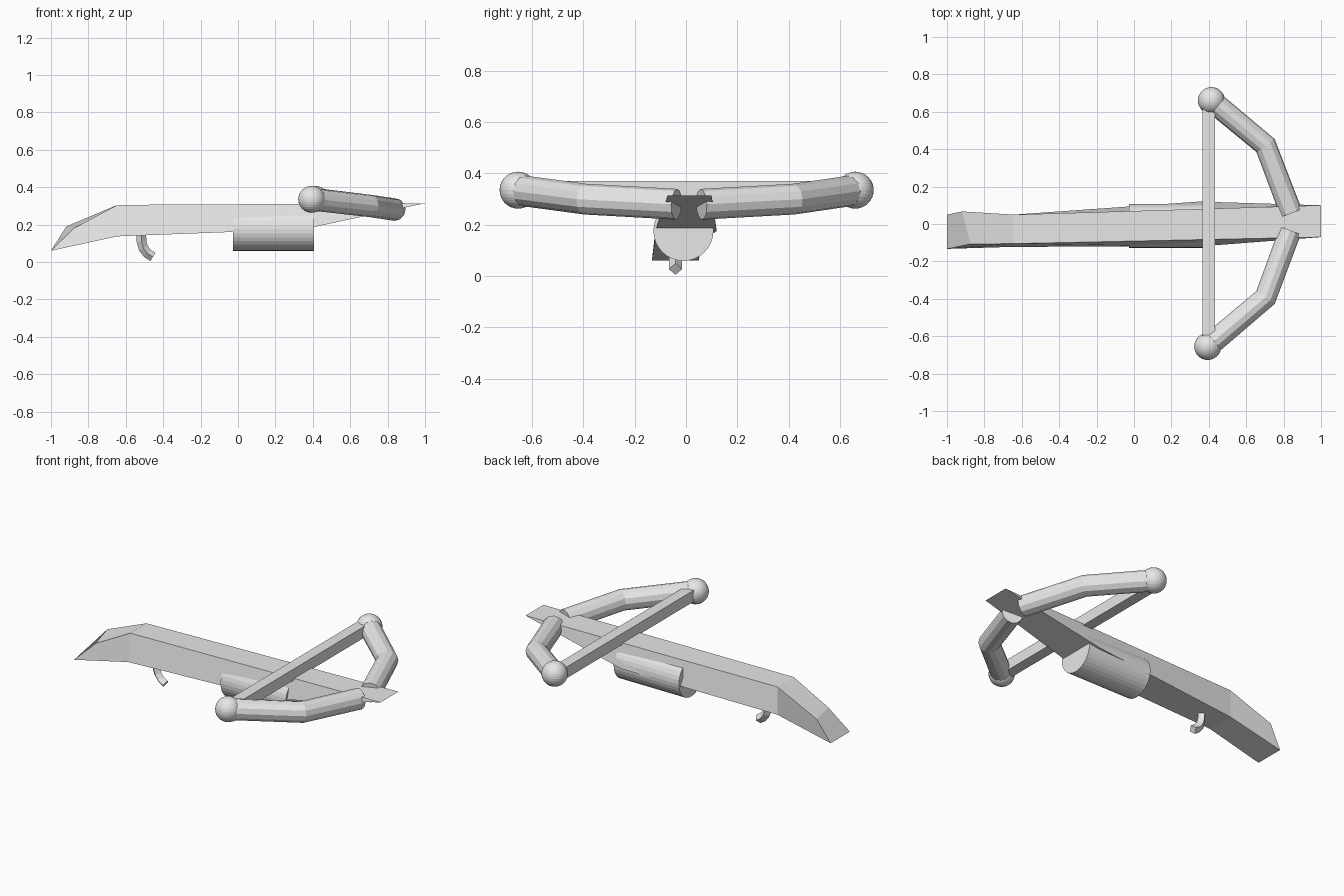
import bpy, bmesh
from math import pi
from mathutils import Vector, Matrix

cube = bpy.data.objects.get("Cube")
if cube:
    bpy.data.objects.remove(cube, do_unlink=True)

grey = bpy.data.materials.new("plain_grey")
grey.use_nodes = True
grey.diffuse_color = (0.8, 0.8, 0.8, 1)
grey.node_tree.nodes["Principled BSDF"].inputs["Base Color"].default_value = (0.8, 0.8, 0.8, 1)


def add_object(name, data):
    data.materials.clear()
    data.materials.append(grey)
    obj = bpy.data.objects.new(name, data)
    bpy.context.scene.collection.objects.link(obj)
    return obj


def from_bmesh(name, bm):
    bmesh.ops.recalc_face_normals(bm, faces=bm.faces)
    mesh = bpy.data.meshes.new(name)
    bm.to_mesh(mesh)
    bm.free()
    return add_object(name, mesh)


def block(name, near, far):
    """Solid between two matching side outlines."""
    bm = bmesh.new()
    a = [bm.verts.new(p) for p in near]
    b = [bm.verts.new(p) for p in far]
    n = len(a)
    bm.faces.new(a)
    bm.faces.new(b[::-1])
    for i in range(n):
        j = (i + 1) % n
        bm.faces.new((a[j], a[i], b[i], b[j]))
    return from_bmesh(name, bm)


def tube(name, points, radius, resolution):
    """Faceted capped tube along a path, stored as a mesh."""
    curve = bpy.data.curves.new(name + "_path", "CURVE")
    curve.dimensions = "3D"
    curve.twist_mode = "Z_UP"
    curve.bevel_depth = radius
    curve.bevel_resolution = resolution
    curve.use_fill_caps = True
    spline = curve.splines.new("POLY")
    spline.points.add(len(points) - 1)
    for p, co in zip(spline.points, points):
        p.co = (*co, 1)
    spline.use_smooth = False
    temp = bpy.data.objects.new(name + "_path", curve)
    bpy.context.scene.collection.objects.link(temp)
    bpy.context.view_layer.update()
    deps = bpy.context.evaluated_depsgraph_get()
    mesh = bpy.data.meshes.new_from_object(temp.evaluated_get(deps))
    mesh.name = name
    bpy.data.objects.remove(temp, do_unlink=True)
    for poly in mesh.polygons:
        poly.use_smooth = False
    return add_object(name, mesh)


# Stock: long wedge, wider underneath, tapering to a flat nose
neck_near = [(-0.645, -0.105, 0.305), (-0.645, -0.122, 0.137)]
neck_far = [(-0.645, 0.05, 0.305), (-0.645, 0.05, 0.137)]
block("stock",
      [neck_near[0], neck_near[1], (0.35, -0.12, 0.175), (1, -0.07, 0.314)],
      [neck_far[0], neck_far[1], (0.35, 0.12, 0.175), (1, 0.10, 0.314)])

# Shoulder butt: drops down and back
block("butt",
      [neck_near[0], (-0.875, -0.107, 0.182), (-1, -0.133, 0.06), neck_near[1]],
      [neck_far[0], (-0.918, 0.067, 0.19), (-1, 0.05, 0.06), neck_far[1]])

# Round drum under the stock
bm = bmesh.new()
bmesh.ops.create_cone(bm, cap_ends=True, segments=32, radius1=0.117, radius2=0.117,
                      depth=0.435,
                      matrix=Matrix.Translation((0.19, -0.01, 0.176)) @ Matrix.Rotation(pi / 2, 4, "Y"))
from_bmesh("drum", bm)

# Bow limbs with a ball at each tip
tips = {"left": Vector((0.414, 0.66, 0.335)), "right": Vector((0.394, -0.655, 0.335))}
bends = {"left": (0.703, 0.42, 0.30), "right": (0.703, -0.393, 0.30)}
roots = {"left": (0.84, 0.06, 0.28), "right": (0.835, -0.037, 0.28)}
for side, tip in tips.items():
    tube(side + "_limb", [tip, bends[side], roots[side]], 0.06, 4)
    bm = bmesh.new()
    bmesh.ops.create_uvsphere(bm, u_segments=32, v_segments=16, radius=0.072,
                              matrix=Matrix.Translation(tip))
    from_bmesh(side + "_tip_ball", bm)

# Square bowstring between the balls
bm = bmesh.new()
bmesh.ops.create_cube(bm, size=1, matrix=Matrix.Translation((0.399, 0, 0.336))
                      @ Matrix.Diagonal((0.066, 1.3, 0.068, 1)))
from_bmesh("bowstring", bm)

# Curved trigger with a diamond section
tube("trigger", [(-0.517, -0.041, 0.16), (-0.516, -0.041, 0.11), (-0.506, -0.041, 0.074),
                 (-0.485, -0.041, 0.046), (-0.455, -0.041, 0.027)], 0.026, 0)
